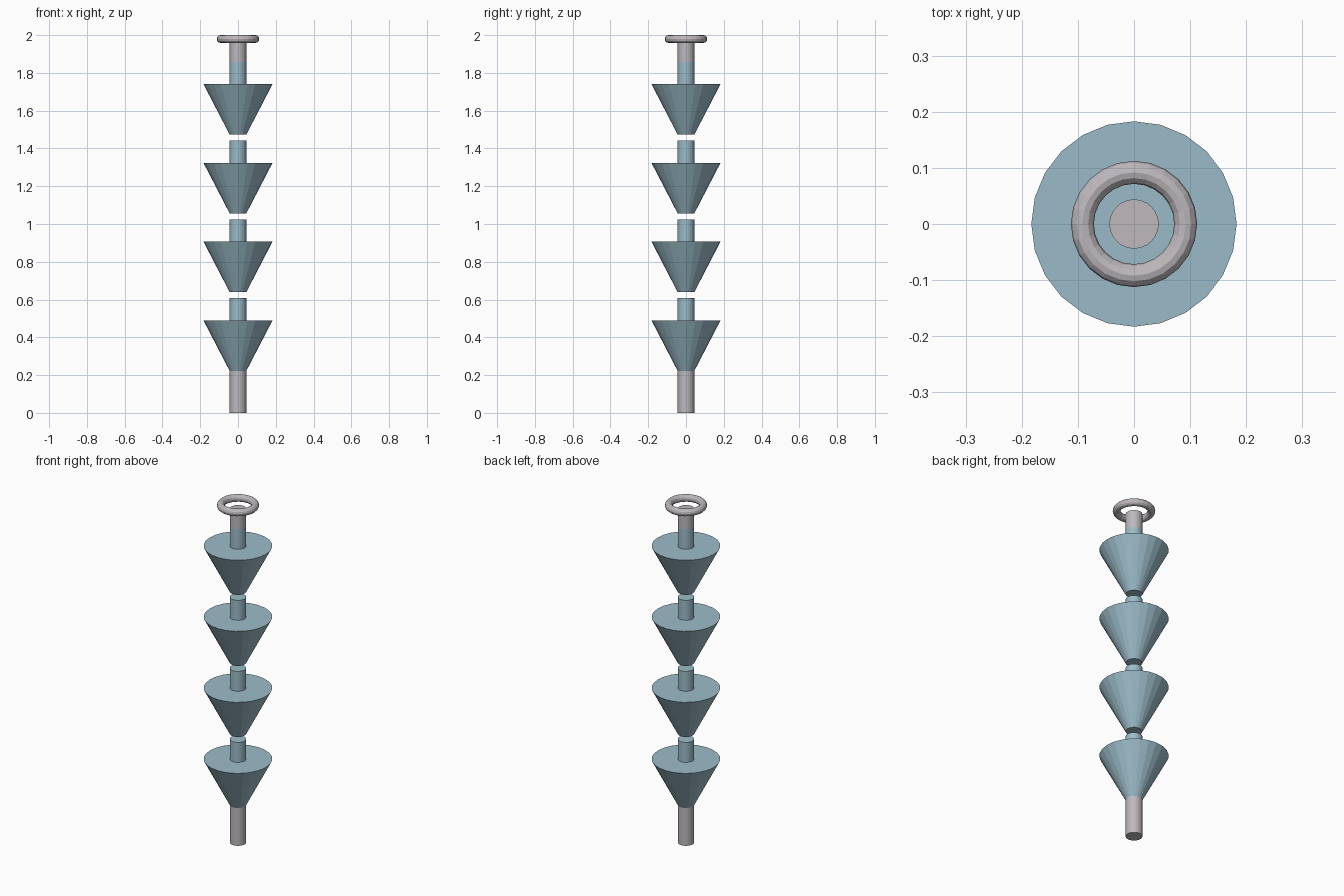
import bpy

cube = bpy.data.objects.get("Cube")
if cube:
    bpy.data.objects.remove(cube, do_unlink=True)

SIDES = 24
POST_R = 0.044
CONE_R = 0.183
TIERS = 4
FIRST_Z, SPACING = 0.222, 0.417
CONE_H, STEM_H = 0.268, 0.117


def make_material(name, color):
    mat = bpy.data.materials.new(name)
    mat.use_nodes = True
    mat.diffuse_color = color
    mat.node_tree.nodes["Principled BSDF"].inputs["Base Color"].default_value = color
    return mat


blue = make_material("dusty blue", (0.33, 0.50, 0.58, 1))
grey = make_material("warm grey", (0.51, 0.48, 0.51, 1))


def finish(name, mat):
    obj = bpy.context.object
    obj.name = name
    obj.data.materials.append(mat)
    return obj


def frustum(name, z0, z1, r0, r1, mat):
    bpy.ops.mesh.primitive_cone_add(vertices=SIDES, radius1=r0, radius2=r1,
                                    depth=z1 - z0, location=(0, 0, (z0 + z1) / 2))
    return finish(name, mat)


# Plain post at the foot
frustum("base_post", 0, FIRST_Z, POST_R, POST_R, grey)

# Stacked flared cups, each with a short stem on top
for i in range(TIERS):
    z = FIRST_Z + i * SPACING
    rim = z + CONE_H
    frustum(f"cup_{i + 1}", z, rim, POST_R, CONE_R, blue)
    frustum(f"stem_{i + 1}", rim, rim + STEM_H, POST_R, POST_R, blue)

# Plain post and ring at the top
frustum("top_post", rim + STEM_H, 1.96, POST_R, POST_R, grey)
bpy.ops.mesh.primitive_torus_add(major_segments=SIDES, minor_segments=12,
                                 major_radius=0.092, minor_radius=0.0205,
                                 location=(0, 0, 1.9795))
finish("top_ring", grey)
